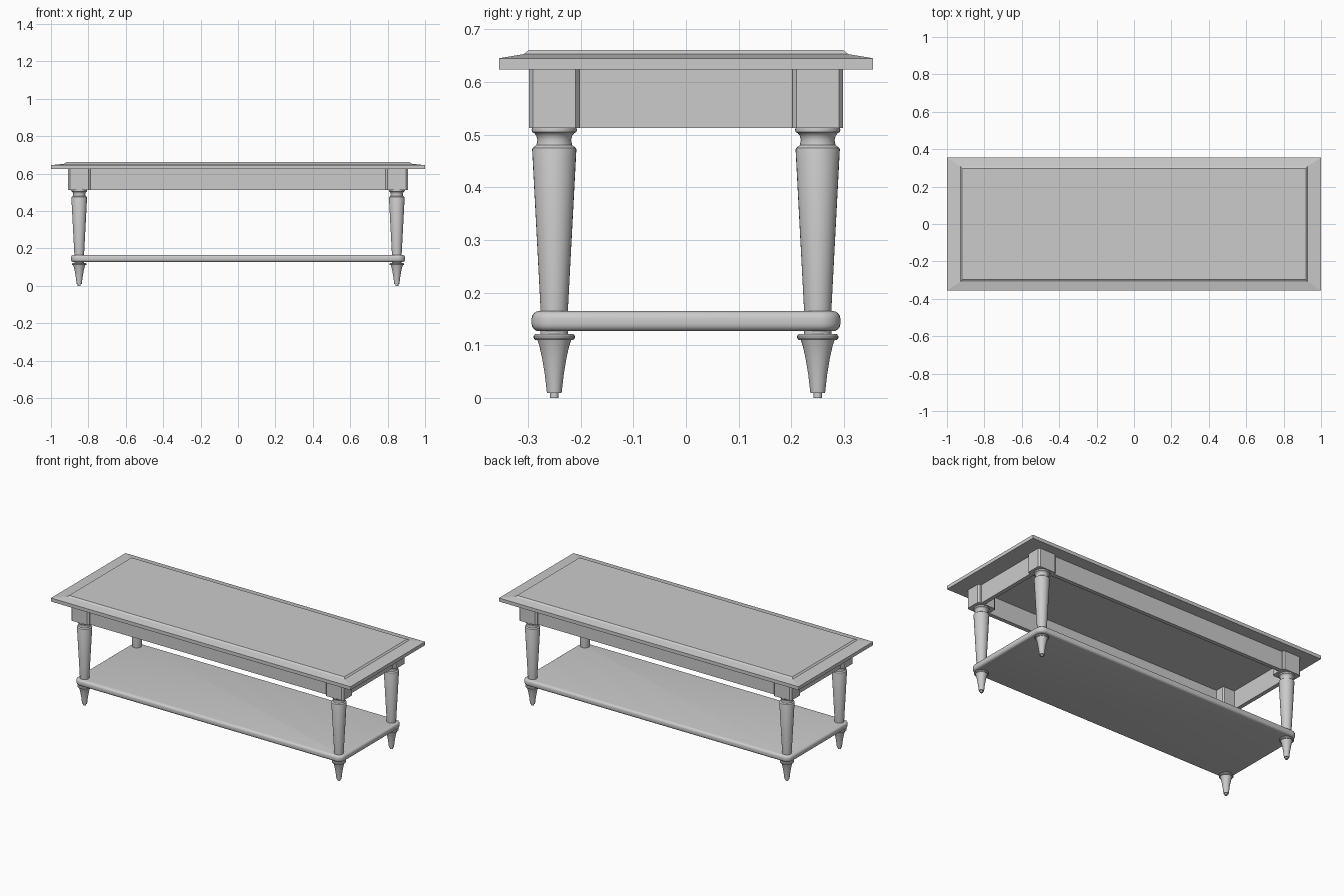
import bpy
import bmesh
import math

if "Cube" in bpy.data.objects:
    bpy.data.objects.remove(bpy.data.objects["Cube"], do_unlink=True)

# One plain painted finish
grey = bpy.data.materials.new("light_grey")
grey.use_nodes = True
GREY = (0.6, 0.6, 0.6, 1)
grey.diffuse_color = GREY
grey.node_tree.nodes["Principled BSDF"].inputs["Base Color"].default_value = GREY

LEG_X, LEG_Y = 0.849, 0.25
APRON_Z, TOP_Z = 0.513, 0.624


def finish(name, bm, location=(0, 0, 0), smooth=None):
    bmesh.ops.recalc_face_normals(bm, faces=bm.faces)
    mesh = bpy.data.meshes.new(name)
    bm.to_mesh(mesh)
    bm.free()
    mesh.materials.append(grey)
    obj = bpy.data.objects.new(name, mesh)
    obj.location = location
    bpy.context.collection.objects.link(obj)
    if smooth:
        bpy.ops.object.select_all(action="DESELECT")
        obj.select_set(True)
        bpy.context.view_layer.objects.active = obj
        bpy.ops.object.shade_smooth_by_angle(angle=math.radians(smooth))
    return obj


def loft(rings):
    """Skin a stack of closed rings and cap both ends."""
    bm = bmesh.new()
    loops = [[bm.verts.new(p) for p in ring] for ring in rings]
    for a, b in zip(loops, loops[1:]):
        n = len(a)
        for i in range(n):
            j = (i + 1) % n
            bm.faces.new((a[i], a[j], b[j], b[i]))
    bm.faces.new(loops[0])
    bm.faces.new(loops[-1])
    return bm


def rectangle(hx, hy, z):
    return [(-hx, -hy, z), (hx, -hy, z), (hx, hy, z), (-hx, hy, z)]


def circle(r, z, n=32):
    return [(r * math.cos(math.tau * i / n), r * math.sin(math.tau * i / n), z)
            for i in range(n)]


def chamfered(hx, hy, cx, cy, z):
    ring = []
    for sx, sy in ((1, 1), (-1, 1), (-1, -1), (1, -1)):
        pair = [(sx * hx, sy * (hy - cy), z), (sx * (hx - cx), sy * hy, z)]
        ring += pair if sx * sy > 0 else pair[::-1]
    return ring


def rounded(hx, hy, r, z, steps=6):
    ring = []
    for q, (sx, sy) in enumerate(((1, 1), (-1, 1), (-1, -1), (1, -1))):
        for i in range(steps + 1):
            a = math.pi / 2 * (q + i / steps)
            ring.append((sx * (hx - r) + r * math.cos(a),
                         sy * (hy - r) + r * math.sin(a), z))
    return ring


# Table top with a sloped border around a raised panel
finish("table_top", loft([
    rectangle(1, 0.355, TOP_Z), rectangle(1, 0.355, 0.645),
    rectangle(0.928, 0.308, 0.653), rectangle(0.919, 0.298, 0.661)]))

# Apron rails
rail = 0.012
for side, s in (("front", -1), ("back", 1)):
    bm = loft([rectangle(LEG_X - 0.05, rail, z) for z in (APRON_Z, TOP_Z)])
    finish(side + "_apron", bm, (0, s * 0.27, 0))
for side, s in (("right", -1), ("left", 1)):
    bm = loft([rectangle(rail, LEG_Y - 0.04, z) for z in (APRON_Z, TOP_Z)])
    finish(side + "_apron", bm, (s * 0.878, 0, 0))

# Lower shelf with a rounded edge
SHELF_LOW, SHELF_HIGH, SOFT = 0.127, 0.165, 0.014
edge = [(SOFT * (1 - math.cos(a)), SOFT * (1 - math.sin(a)))
        for a in (math.pi / 2 * i / 4 for i in range(5))]
lower = [(d, SHELF_LOW + h) for d, h in reversed(edge)]
upper = [(d, SHELF_HIGH - h) for d, h in edge]
finish("lower_shelf", loft([
    rounded(0.893 - d, 0.293 - d, 0.04 - d, z) for d, z in lower + upper]), smooth=40)

# Turned leg profiles: radius, height
LEG = [(0.025, 0.15), (0.042, 0.472), (0.041, 0.475), (0.034, 0.48), (0.032, 0.49),
       (0.034, 0.498), (0.038, 0.503), (0.042, 0.505), (0.043, 0.509), (0.042, 0.514)]
FOOT = [(0.008, 0), (0.008, 0.01), (0.014, 0.01), (0.018, 0.045), (0.023, 0.075),
        (0.028, 0.098), (0.032, 0.11), (0.036, 0.11), (0.039, 0.114), (0.039, 0.118),
        (0.036, 0.122), (0.026, 0.122), (0.026, 0.13)]

for y_name, sy in (("front", -1), ("back", 1)):
    for x_name, sx in (("right", -1), ("left", 1)):
        corner = y_name + "_" + x_name
        place = (sx * LEG_X, sy * LEG_Y, 0)
        finish(corner + "_leg", loft([circle(r, z) for r, z in LEG]), place, 35)
        finish(corner + "_foot", loft([circle(r, z) for r, z in FOOT]), place, 35)
        # Chamfered block joining the leg to the aprons
        finish(corner + "_block", loft([
            chamfered(0.06, 0.048, 0.01, 0.008, z) for z in (APRON_Z, TOP_Z)]), place)
